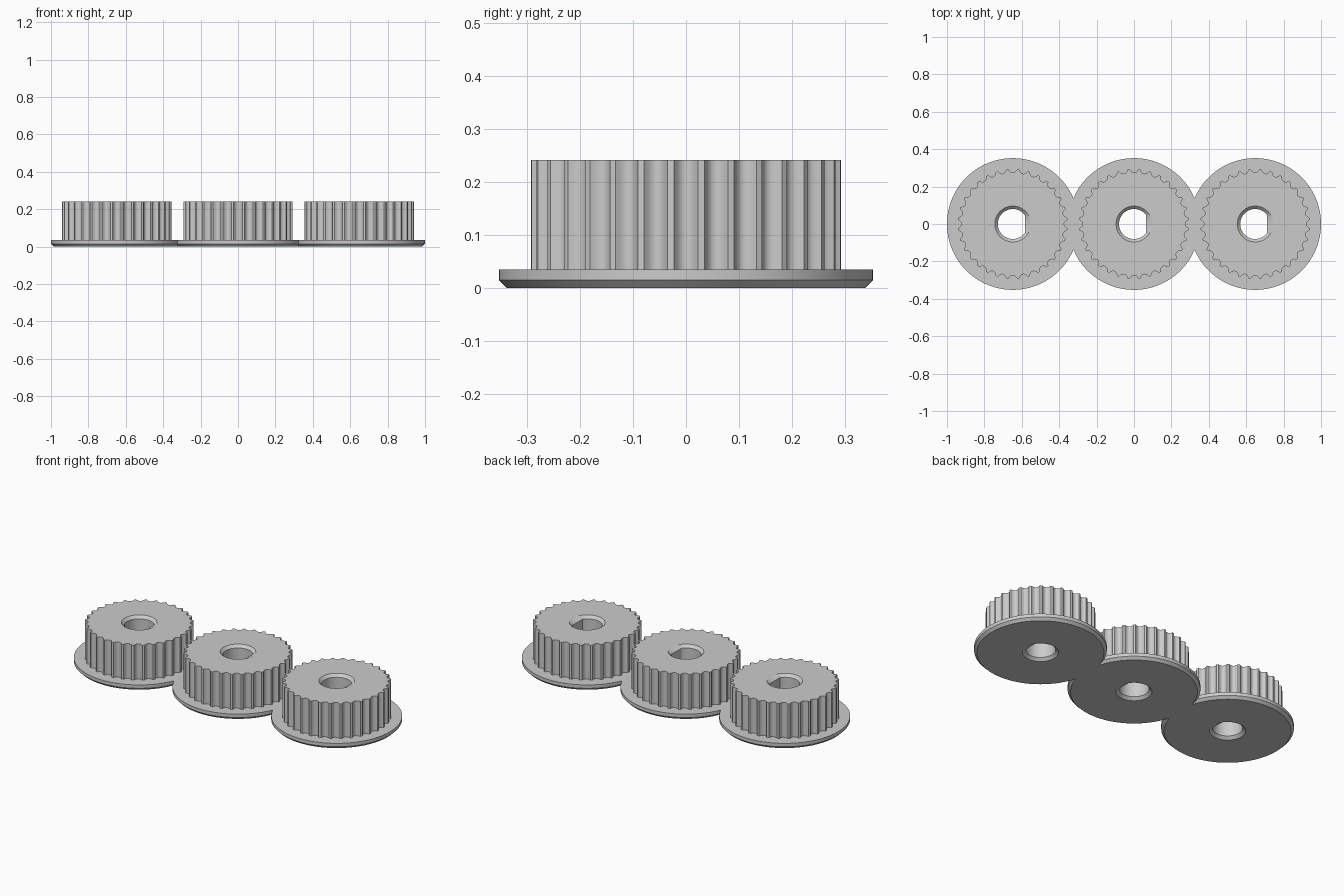
import bpy
import bmesh
from math import cos, sin, pi, radians

if "Cube" in bpy.data.objects:
    bpy.data.objects.remove(bpy.data.objects["Cube"])

TEETH, STEPS = 32, 10
COUNT = TEETH * STEPS
SPACING, FLANGE_R, TOOTH_R, ROOT_DEPTH = 0.648, 0.352, 0.293, 0.019
HEIGHT, FLANGE_TOP = 0.242, 0.035
BORE_R, BORE_FLAT, BORE_RIM = 0.08, 0.064, 0.096

grey = bpy.data.materials.new("plain grey")
grey.use_nodes = True
grey.diffuse_color = (0.6, 0.6, 0.6, 1)
grey.node_tree.nodes["Principled BSDF"].inputs["Base Color"].default_value = grey.diffuse_color


def circle(r):
    return lambda i: r


def toothed(i):
    # Narrow lands with rounded grooves, a groove centred on +x
    t = abs((i / STEPS + 0.5) % 1 - 0.5) / 0.36
    return TOOTH_R - ROOT_DEPTH * max(0, 1 - t * t) ** 0.6


def d_bore(i):
    # Round bore with a flat on the +x side
    c = cos(2 * pi * i / COUNT)
    return min(BORE_R, BORE_FLAT / c) if c > 0 else BORE_R


def lathe(name, x, rings, cuts=()):
    """Skin a list of (radius function, height) rings, then trim at planes."""
    bm = bmesh.new()
    loops = []
    for radius, z in rings:
        loops.append([bm.verts.new((radius(i) * cos(2 * pi * i / COUNT),
                                    radius(i) * sin(2 * pi * i / COUNT), z))
                      for i in range(COUNT)])
    for low, high in zip(loops, loops[1:]):
        for i in range(COUNT):
            j = (i + 1) % COUNT
            bm.faces.new((low[i], low[j], high[j], high[i]))
    for side in cuts:
        bmesh.ops.bisect_plane(bm, geom=bm.verts[:] + bm.edges[:] + bm.faces[:],
                               plane_co=(side * SPACING / 2, 0, 0),
                               plane_no=(side, 0, 0), clear_outer=True)
    mesh = bpy.data.meshes.new(name)
    bm.to_mesh(mesh)
    bm.free()
    mesh.materials.append(grey)
    obj = bpy.data.objects.new(name, mesh)
    obj.location.x = x
    bpy.context.collection.objects.link(obj)
    bpy.ops.object.select_all(action='DESELECT')
    obj.select_set(True)
    bpy.context.view_layer.objects.active = obj
    bpy.ops.object.shade_smooth_by_angle(angle=radians(25))


for k, place in ((-1, "right"), (0, "middle"), (1, "left")):
    # Base flange, trimmed where it merges with its neighbours
    lathe(place + "_flange", k * SPACING,
          [(circle(BORE_RIM), 0), (circle(FLANGE_R - 0.015), 0),
           (circle(FLANGE_R), 0.015), (circle(FLANGE_R), FLANGE_TOP),
           (toothed, FLANGE_TOP)],
          [s for s in (-1, 1) if abs(k + s) < 2])
    # Toothed hub with its chamfered bore
    lathe(place + "_toothed_hub", k * SPACING,
          [(toothed, FLANGE_TOP), (toothed, HEIGHT),
           (circle(BORE_RIM), HEIGHT), (d_bore, HEIGHT - 0.016),
           (d_bore, 0.016), (circle(BORE_RIM), 0)])
